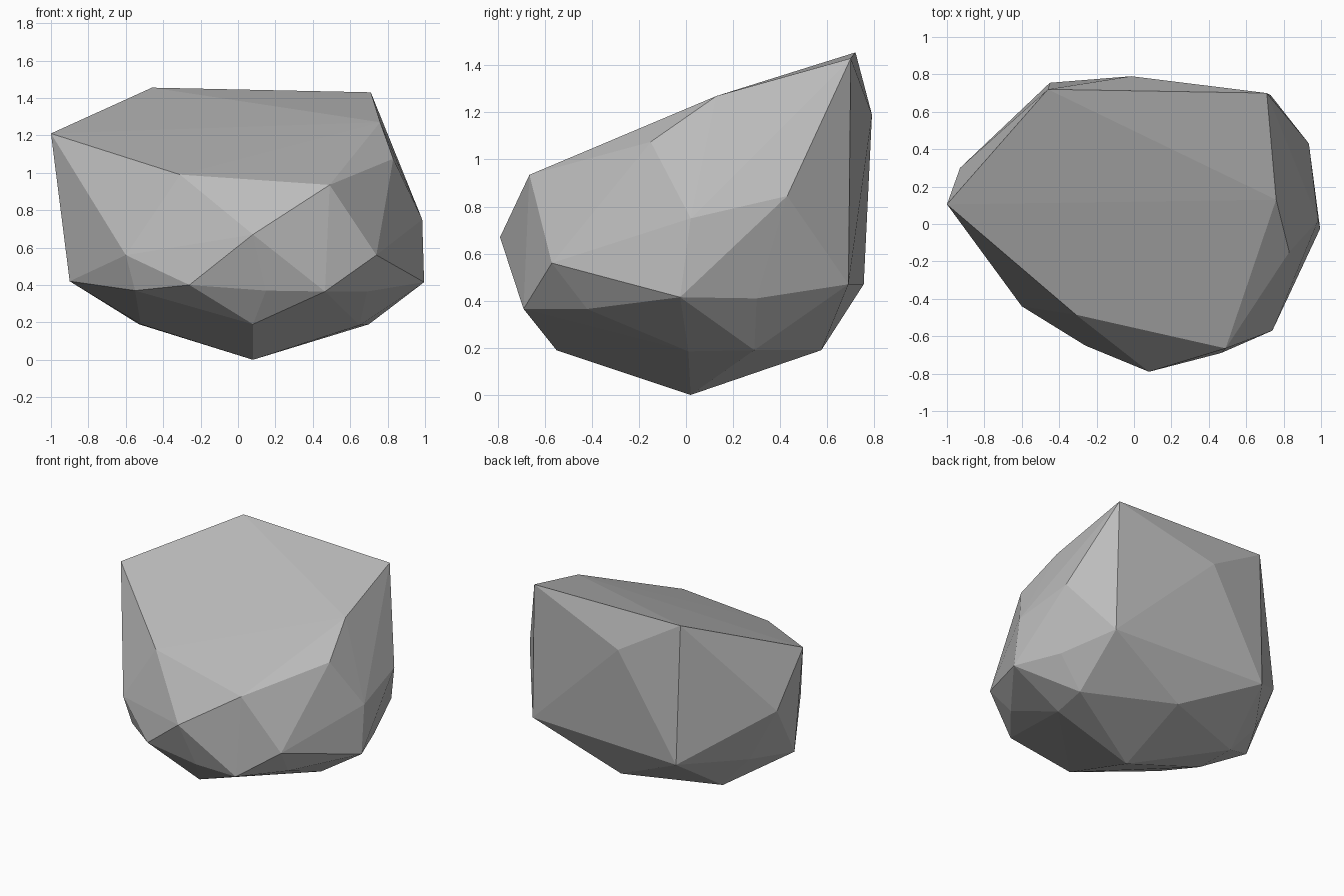
import bpy
import bmesh

cube = bpy.data.objects.get("Cube")
if cube:
    bpy.data.objects.remove(cube, do_unlink=True)

stone = bpy.data.materials.new("stone_grey")
stone.use_nodes = True
stone.diffuse_color = (0.5, 0.5, 0.5, 1)
stone.node_tree.nodes["Principled BSDF"].inputs["Base Color"].default_value = (0.5, 0.5, 0.5, 1)

# Corner points of the boulder, grouped from the ground up
foot = [(.08, .02, 0), (.08, -.55, .19), (.65, .01, .185), (.70, .29, .19),
        (.11, .575, .19), (-.53, .34, .19), (-.52, .04, .19)]
belly = [(.465, -.69, .365), (.69, -.42, .365), (.995, -.025, .415), (.87, .30, .41),
         (.73, .69, .47), (-.45, .755, .47), (-.74, .34, .43), (-.9, .06, .42),
         (-.55, -.41, .37), (-.26, -.65, .40), (.15, -.69, .37)]
shoulder = [(.08, -.79, .67), (.74, -.57, .56), (.985, .02, .75), (.935, .43, .845),
            (-.93, .30, .81), (-.60, -.44, .56)]
crown = [(.49, -.665, .935), (.83, -.15, 1.075), (.76, .13, 1.27), (.71, .70, 1.43),
         (-.015, .79, 1.19), (-.46, .72, 1.455), (-1, .105, 1.21), (-.31, -.485, .99)]

# Wrap the corners in one faceted shell
bm = bmesh.new()
for point in foot + belly + shoulder + crown:
    bm.verts.new(point)
hull = bmesh.ops.convex_hull(bm, input=bm.verts)
loose = [v for v in bm.verts if not v.link_faces]
bmesh.ops.delete(bm, geom=loose, context='VERTS')
bmesh.ops.recalc_face_normals(bm, faces=bm.faces)

mesh = bpy.data.meshes.new("boulder")
bm.to_mesh(mesh)
bm.free()
mesh.materials.append(stone)
boulder = bpy.data.objects.new("boulder", mesh)
bpy.context.collection.objects.link(boulder)
